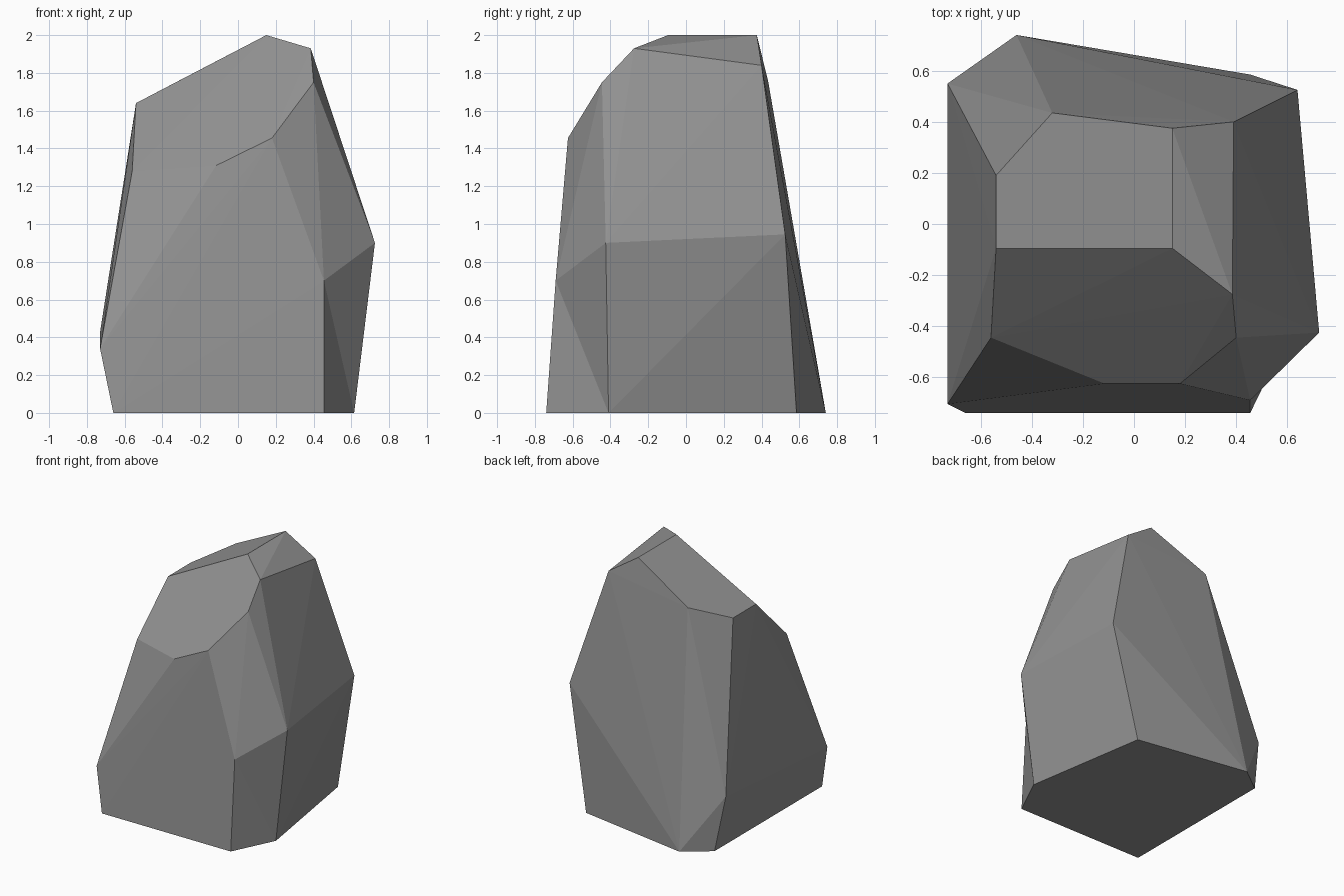
import bpy, bmesh
from mathutils import Vector

if "Cube" in bpy.data.objects:
    bpy.data.objects.remove(bpy.data.objects["Cube"])

# Corner points of the chiselled boulder, from the ground up
foot = [(x, y, 0) for x, y in [(-.66, -.74), (.455, -.74), (.615, -.41),
                               (.455, .585), (-.46, .74), (-.66, .59)]]
waist = [(-.73, -.705, .34), (-.73, .55, .43), (.455, -.69, .70),
         (.725, -.425, .90), (.64, .525, .945)]
shoulder = [(-.56, -.445, 1.28), (-.115, -.625, 1.31), (.18, -.625, 1.455),
            (.40, -.445, 1.75), (-.32, .435, 1.755), (.39, .40, 1.84)]
crown = [(-.54, -.095, 1.64), (-.54, .19, 1.64), (.15, -.095, 2),
         (.15, .375, 2), (.385, -.275, 1.93)]

# Wrap the corners in a faceted shell
bm = bmesh.new()
for p in foot + waist + shoulder + crown:
    bm.verts.new(p)
hull = bmesh.ops.convex_hull(bm, input=bm.verts[:])
loose = [v for v in bm.verts if not v.link_faces]
bmesh.ops.delete(bm, geom=loose, context='VERTS')


def corner(p):
    return min(bm.verts, key=lambda v: (v.co - Vector(p)).length)


# Front right chip: turn the crease inward for a slight hollow
crease = bm.edges.get((corner(foot[1]), corner(waist[3])))
if crease:
    bmesh.ops.rotate_edges(bm, edges=[crease], use_ccw=False)
bmesh.ops.recalc_face_normals(bm, faces=bm.faces[:])

mesh = bpy.data.meshes.new("boulder")
bm.to_mesh(mesh)
bm.free()
boulder = bpy.data.objects.new("boulder", mesh)
bpy.context.collection.objects.link(boulder)

# Plain grey stone
stone = bpy.data.materials.new("grey stone")
stone.diffuse_color = (.29, .29, .29, 1)
stone.use_nodes = True
stone.node_tree.nodes["Principled BSDF"].inputs["Base Color"].default_value = stone.diffuse_color
mesh.materials.append(stone)
